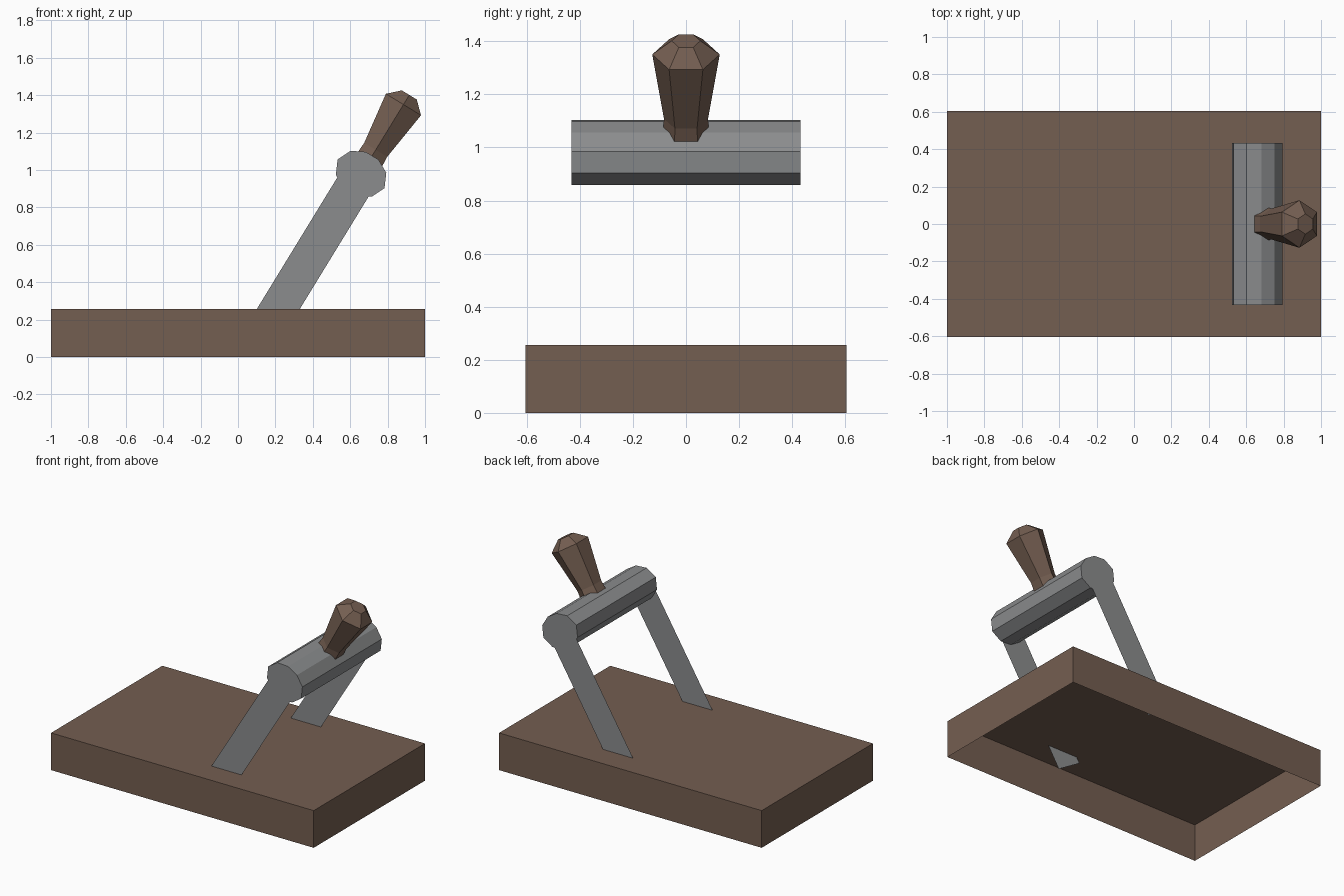
import bpy, bmesh, math
from mathutils import Vector

if "Cube" in bpy.data.objects:
    bpy.data.objects.remove(bpy.data.objects["Cube"])

# Frame of the tilted lever: pivot centre, direction along it and across it
CENTRE = Vector((0.658, 0, 0.98))
ALONG = Vector((0.522, 0, 0.853))
ACROSS = Vector((0.853, 0, -0.522))
HALF_Y = 0.432


def at(across, along, y):
    return CENTRE + ACROSS * across + ALONG * along + Vector((0, y, 0))


def material(name, rgb):
    m = bpy.data.materials.new(name)
    m.diffuse_color = (*rgb, 1)
    m.use_nodes = True
    m.node_tree.nodes["Principled BSDF"].inputs["Base Color"].default_value = m.diffuse_color
    return m


brown = material("brown wood", (0.175, 0.112, 0.082))
grey = material("grey metal", (0.258, 0.264, 0.27))


def finish(name, bm, mat, fix_normals=True):
    if fix_normals:
        bmesh.ops.recalc_face_normals(bm, faces=bm.faces)
    me = bpy.data.meshes.new(name)
    bm.to_mesh(me)
    bm.free()
    me.materials.append(mat)
    ob = bpy.data.objects.new(name, me)
    bpy.context.collection.objects.link(ob)


def loft(name, rings, mat):
    """Skin a list of equal point rings and cap both ends."""
    bm = bmesh.new()
    vs = [[bm.verts.new(p) for p in ring] for ring in rings]
    n = len(vs[0])
    for a, b in zip(vs, vs[1:]):
        for i in range(n):
            j = (i + 1) % n
            bm.faces.new((a[i], a[j], b[j], b[i]))
    bm.faces.new(vs[0])
    bm.faces.new(vs[-1])
    finish(name, bm, mat)


# Base: box open underneath
bm = bmesh.new()
bmesh.ops.create_cube(bm, size=1)
for v in bm.verts:
    v.co = (v.co.x * 2, v.co.y * 1.21, (v.co.z + 0.5) * 0.256)
bottom = [f for f in bm.faces if f.normal.z < -0.5]
bmesh.ops.delete(bm, geom=bottom, context='FACES_ONLY')
finish("base", bm, brown, fix_normals=False)

# Crossbar: ten-sided, slightly flattened along the lever
profile = [(0.147, 0), (0.112, 0.075), (0.04, 0.113),
           (-0.04, 0.113), (-0.112, 0.075)]
profile += [(-a, -b) for a, b in profile]
loft("crossbar", [[at(a, b, y) for a, b in profile]
                  for y in (-HALF_Y, HALF_Y)], grey)

# Arms: thin flat strips running down through the base top
for side, name in ((-1, "front_arm"), (1, "back_arm")):
    bm = bmesh.new()
    pts = [(-0.098, -0.95), (0.098, -0.95), (0.098, -0.06), (-0.098, -0.06)]
    face = bm.faces.new([bm.verts.new(at(a, b, side * HALF_Y)) for a, b in pts])
    face.normal_update()
    if face.normal.y * side < 0:
        face.normal_flip()
    finish(name, bm, grey, fix_normals=False)

# Handle: six-sided grip widening to a bevelled knob
steps = [(0.06, 0.089), (0.15, 0.083), (0.434, 0.127), (0.494, 0.054)]
hexagon = [math.radians(60 * i) for i in range(6)]
loft("handle", [[at(r * math.sin(t), s, r * math.cos(t)) for t in hexagon]
                for s, r in steps], brown)
